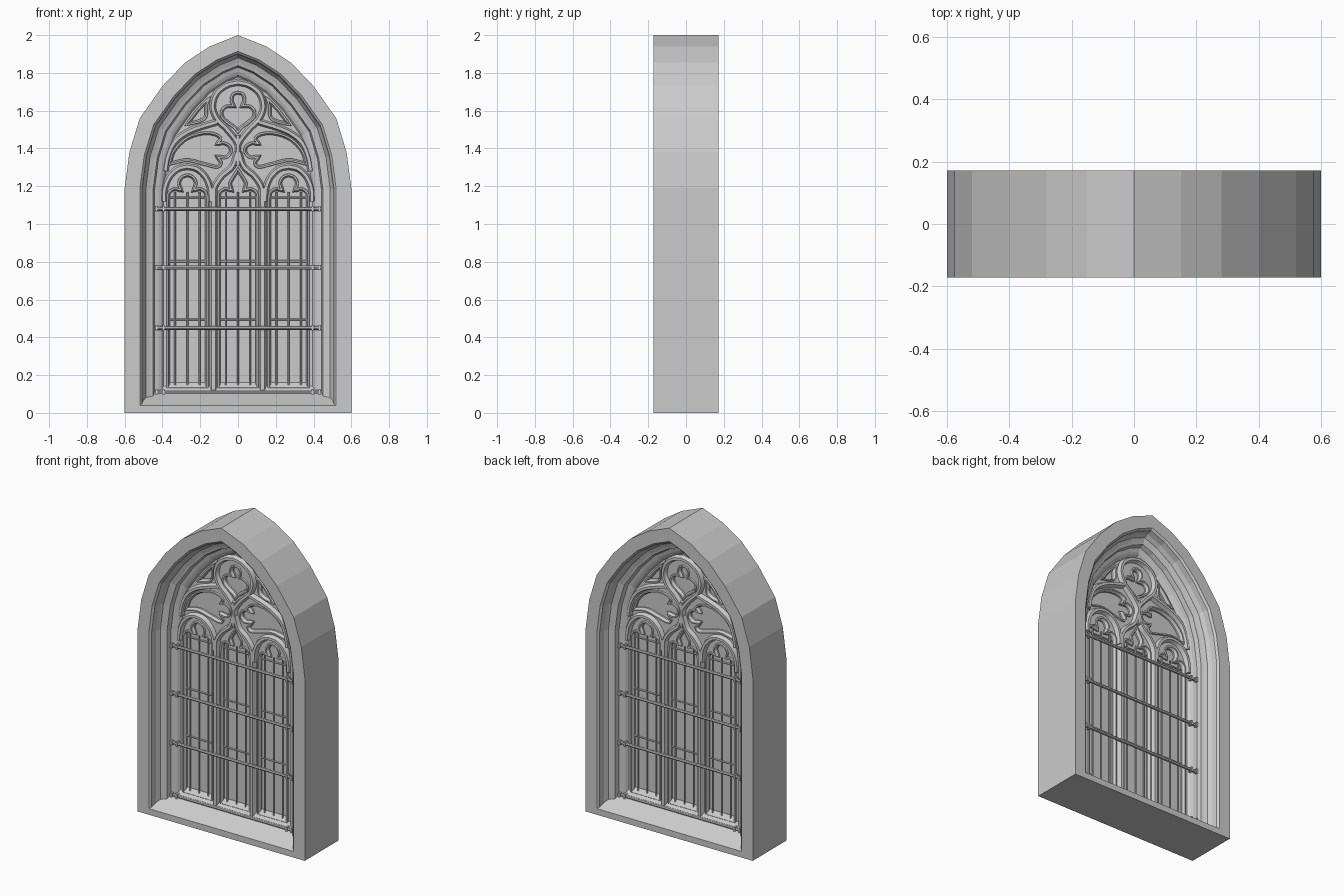
import bpy, bmesh, math
from mathutils import Vector as V

if "Cube" in bpy.data.objects:
    bpy.data.objects.remove(bpy.data.objects["Cube"])

# ---------- helpers ----------
def offset(path, o, closed=False):
    """Shift a 2D path sideways (left positive) with limited mitres."""
    p = [V(q) for q in path]
    n, out = len(p), []
    for i in range(n):
        dirs = []
        if closed or i > 0:
            dirs.append((p[i] - p[i - 1]).normalized())
        if closed or i < n - 1:
            dirs.append((p[(i + 1) % n] - p[i]).normalized())
        nr = [V((-d.y, d.x)) for d in dirs]
        m = nr[0] + nr[-1]
        m = m.normalized() if m.length > 0.05 else nr[0]
        out.append(p[i] + m * (o / max(m.dot(nr[0]), 0.6)))
    return out

def mesh_object(name, verts, faces):
    bm = bmesh.new()
    vs = [bm.verts.new(v) for v in verts]
    for f in faces:
        bm.faces.new([vs[i] for i in f])
    bmesh.ops.recalc_face_normals(bm, faces=bm.faces)
    me = bpy.data.meshes.new(name)
    bm.to_mesh(me)
    bm.free()
    ob = bpy.data.objects.new(name, me)
    bpy.context.collection.objects.link(ob)
    return ob

def sweep(name, path, prof, closed=False):
    """Sweep a closed (sideways, depth) profile along an x-z path."""
    n, k = len(path), len(prof)
    verts = [(q.x, y, q.y) for o, y in prof for q in offset(path, o, closed)]
    faces = []
    for j in range(k):
        a, b = j * n, (j + 1) % k * n
        for i in range(n if closed else n - 1):
            i2 = (i + 1) % n
            faces.append((a + i, a + i2, b + i2, b + i))
    if not closed:
        faces.append([j * n for j in range(k)])
        faces.append([j * n + n - 1 for j in range(k)])
    return mesh_object(name, verts, faces)

def smooth(pts, n=5):
    """Rounded curve through a few points."""
    p = [V(q) for q in pts]
    p = [2 * p[0] - p[1]] + p + [2 * p[-1] - p[-2]]
    out = []
    for i in range(1, len(p) - 2):
        a, b, c, d = p[i - 1:i + 3]
        for s in range(n):
            t = s / n
            out.append(0.5 * (2 * b + (c - a) * t + (2 * a - 5 * b + 4 * c - d) * t * t
                              + (3 * b - a - 3 * c + d) * t ** 3))
    return out + [p[-2]]

def chain(*segs):
    """Join curves that meet at sharp cusps."""
    out = []
    for s in segs:
        for q in s:
            q = V(q)
            if not out or (q - out[-1]).length > 1e-4:
                out.append(q)
    return out

def flip(path):
    return [V((-q[0], q[1])) for q in path]

def mirrored(half):
    """Right half, bottom to top, completed with its left half."""
    out = chain(half, flip(half)[::-1])
    return out[:-1] if (out[0] - out[-1]).length < 1e-4 else out

def move(path, dx):
    return [V((q[0] + dx, q[1])) for q in path]

def box(name, x0, x1, y0, y1, z0, z1):
    return sweep(name, [((x0 + x1) / 2, z0), ((x0 + x1) / 2, z1)],
                 [((x0 - x1) / 2, y0), ((x1 - x0) / 2, y0), ((x1 - x0) / 2, y1), ((x0 - x1) / 2, y1)])

def rod(name, p0, p1, r, n=8):
    return sweep(name, [p0[::2], p1[::2]],
                 [(r * math.cos(2 * math.pi * i / n), p0[1] + r * math.sin(2 * math.pi * i / n))
                  for i in range(n)])

def both(prof):
    return prof + [(o, -y) for o, y in prof[::-1]]

def rib_profile(w, d):
    return both([(-w, -.015), (-.65 * w, -.55 * d), (-.35 * w, -d),
                 (.35 * w, -d), (.65 * w, -.55 * d), (w, -.015)])

# ---------- outer stone frame ----------
half = [(.6, 0), (.6, 1.19), (.575, 1.38), (.52, 1.56), (.4, 1.73), (.28, 1.855), (.15, 1.94), (0, 2)]
outline = half + [(-x, z) for x, z in half[-2::-1]]
sweep("frame", outline, both([(0, -.172), (.08, -.172), (.092, -.16), (.098, -.125), (.112, -.1),
                              (.135, -.09), (.15, -.085), (.158, -.055), (.18, -.048),
                              (.195, -.04), (.215, -.012)]))

# ---------- sloping sill, front and back ----------
sill = [(-.172, 0), (-.172, .04), (-.065, .1), (-.05, .115), (-.006, .16)]
sill = sill + [(-y, z) for y, z in sill[::-1]]
k = len(sill)
mesh_object("sill", [(x, y, z) for x in (-.52, .52) for y, z in sill],
            [range(k), range(k, 2 * k)] + [(i, (i + 1) % k, k + (i + 1) % k, k + i) for i in range(k)])

# ---------- tracery openings ----------
lower = chain([(.105, .13)], smooth([(.105, 1.12), (.1, 1.165), (.07, 1.187), (.035, 1.18)]))
side_head = chain(lower, smooth([(.035, 1.18), (.047, 1.215), (.032, 1.248), (0, 1.262)]))
mid_head = chain(lower, smooth([(.035, 1.18), (.044, 1.215), (.026, 1.25), (0, 1.292)]))
heart = chain(smooth([(0, 1.485), (.02, 1.51), (.055, 1.535), (.085, 1.565), (.088, 1.6),
                      (.06, 1.625), (.024, 1.625)]),
              smooth([(.024, 1.625), (.037, 1.655), (.027, 1.688), (0, 1.698)]))
mouchette = chain(
    smooth([(-.365, 1.315), (-.342, 1.385), (-.28, 1.45), (-.2, 1.48), (-.13, 1.48), (-.09, 1.455), (-.108, 1.425)]),
    smooth([(-.108, 1.425), (-.075, 1.43), (-.042, 1.412), (-.037, 1.378), (-.065, 1.35), (-.108, 1.355)]),
    smooth([(-.108, 1.355), (-.088, 1.325), (-.11, 1.3), (-.18, 1.315), (-.27, 1.335), (-.365, 1.315)]))[:-1]
spandrel = chain(smooth([(-.275, 1.525), (-.2, 1.543), (-.168, 1.57), (-.165, 1.63), (-.15, 1.67)]),
                 smooth([(-.15, 1.67), (-.21, 1.61), (-.275, 1.525)]))[:-1]
LX = .268
holes = [mirrored(mid_head), mirrored(heart), mouchette, flip(mouchette), spandrel, flip(spandrel)]
holes += [move(mirrored(side_head), s * LX) for s in (-1, 1)]

# ---------- pierced plate and glass ----------
def plate(name, loops, thick):
    cu = bpy.data.curves.new(name, 'CURVE')
    cu.dimensions, cu.fill_mode, cu.extrude = '2D', 'BOTH', thick
    for lp in loops:
        sp = cu.splines.new('POLY')
        sp.points.add(len(lp) - 1)
        for pt, q in zip(sp.points, lp):
            pt.co = (q[0], q[1], 0, 1)
        sp.use_cyclic_u = True
    ob = bpy.data.objects.new(name, cu)
    ob.rotation_euler.x = math.pi / 2
    bpy.context.collection.objects.link(ob)
    bpy.ops.object.select_all(action='DESELECT')
    ob.select_set(True)
    bpy.context.view_layer.objects.active = ob
    bpy.ops.object.convert(target='MESH')

inner = offset(outline, .19)
inner[0].y = inner[-1].y = .05
plate("tracery_plate", [inner] + holes, .024)
plate("glass", [inner], .004)

# ---------- moulded edges and ribs ----------
stone = [sweep("cusp_edge", h, rib_profile(.012, .033), True) for h in holes]
side_arch = mirrored(smooth([(.125, 1.12), (.12, 1.19), (.095, 1.25), (.05, 1.292), (0, 1.304)]))
ogee = smooth([(.13, 1.15), (.122, 1.2), (.085, 1.255), (.03, 1.305), (.004, 1.38)])
ring = mirrored(smooth([(0, 1.42), (.02, 1.455), (.062, 1.505), (.11, 1.555), (.134, 1.62),
                        (.115, 1.69), (.06, 1.735), (0, 1.75)]))
big_arc = smooth([(-.385, 1.28), (-.37, 1.36), (-.335, 1.435), (-.27, 1.485), (-.2, 1.513), (-.11, 1.54)])
main = rib_profile(.023, .05)
stone.append(sweep("heart_rib", ring, main, True))
stone.append(sweep("centre_stem", [(0, 1.31), (0, 1.47)], main))
for s in (-1, 1):
    m = (lambda p: p) if s < 0 else flip
    stone.append(sweep("side_light_arch", move(side_arch, s * LX), main))
    stone.append(sweep("middle_light_ogee", m(ogee), main))
    stone.append(sweep("mouchette_arc", m(big_arc), main))
    stone.append(sweep("mullion", [(s * .13, .1), (s * .13, 1.19)], rib_profile(.028, .05)))

# ---------- iron bars ----------
for s in (-1, 1):
    for z in (.11, .45, .77, 1.08):
        stone.append(rod("cross_bar", (-.44, s * .056, z), (.44, s * .056, z), .01))
        for x in (-.432, -.395, .395, .432):
            box("bar_clamp", x - .006, x + .006, s * .056 - .014, s * .056 + .014, z - .014, z + .014)
    for cx in (-LX, 0, LX):
        for dx in (-.065, 0, .065):
            stone.append(rod("upright_bar", (cx + dx, s * .015, .12), (cx + dx, s * .015, 1.17), .005, 6))
        for z in (.495, .803, 1.14):
            stone.append(rod("lead_bar", (cx - .11, s * .01, z), (cx + .11, s * .01, z), .006, 6))

# ---------- smooth the curved parts ----------
bpy.ops.object.select_all(action='DESELECT')
for ob in stone:
    ob.select_set(True)
bpy.context.view_layer.objects.active = stone[0]
bpy.ops.object.shade_smooth_by_angle(angle=math.radians(40))
